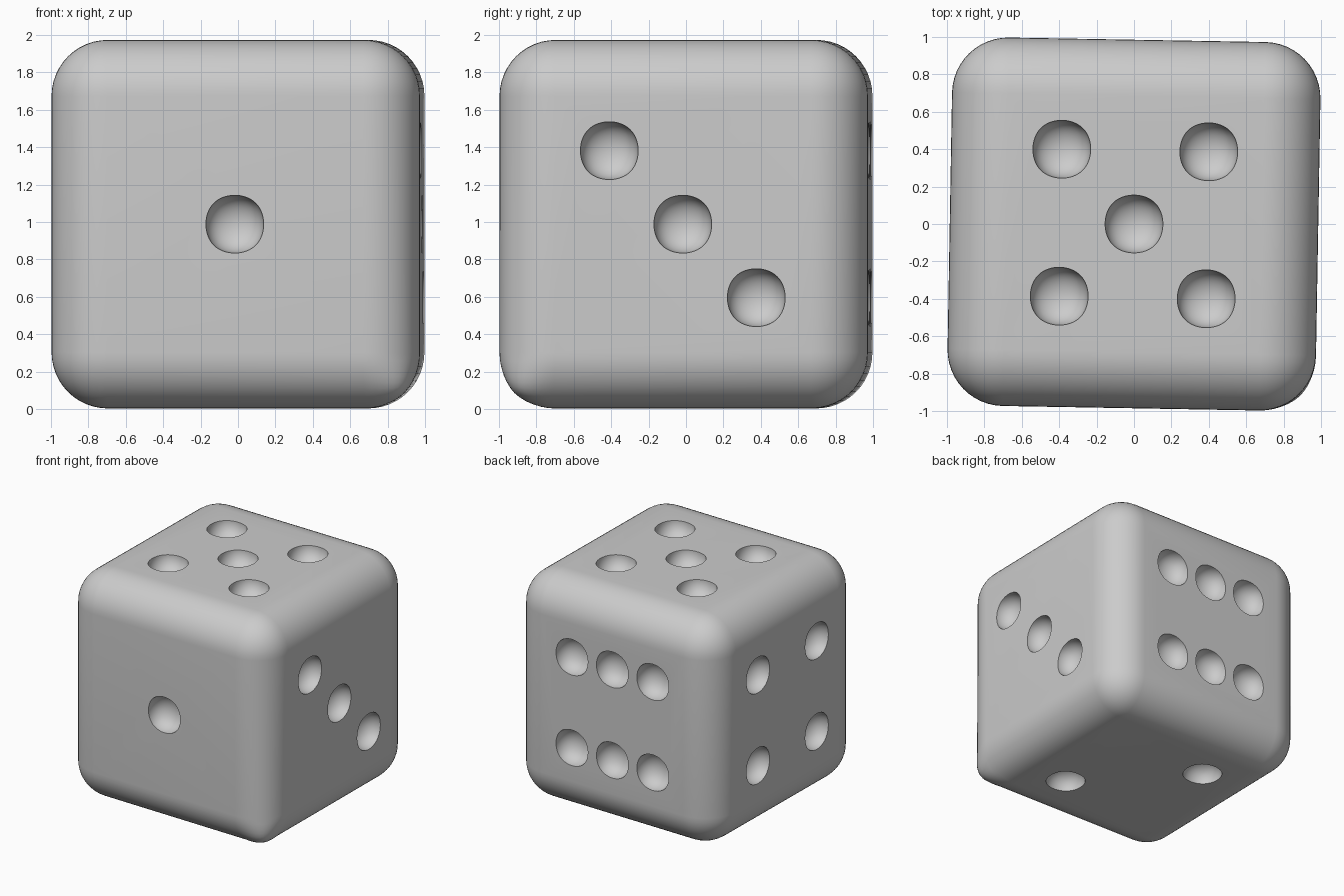
import bpy, bmesh, math
from mathutils import Matrix, Vector

if "Cube" in bpy.data.objects:
    bpy.data.objects.remove(bpy.data.objects["Cube"])

HALF = 0.985      # half the side of the die
ROUND = 0.30      # edge rounding
STEP = 0.393      # pip spacing
PIP = 0.184       # half size of the pip cage before smoothing
DEPTH = 0.165


def new_object(name, bm):
    mesh = bpy.data.meshes.new(name)
    bm.to_mesh(mesh)
    bm.free()
    ob = bpy.data.objects.new(name, mesh)
    bpy.context.collection.objects.link(ob)
    return ob


# Die body: cube with wide rounded edges
bm = bmesh.new()
bmesh.ops.create_cube(bm, size=2 * HALF)
bmesh.ops.bevel(bm, geom=bm.edges[:], offset=ROUND, offset_type='OFFSET',
                segments=12, profile=0.5, affect='EDGES')

# One bottom corner is slightly sharper
tip = Vector((1, -1, -1)).normalized()
corner = Vector((1, -1, -1)) * (HALF - ROUND) + tip * ROUND
for v in bm.verts:
    d = (v.co - corner).length
    v.co += tip * 0.045 * math.exp(-(d / 0.13) ** 2)
die = new_object("die_body", bm)

# Pip layouts: outward normal, in-plane axes, grid positions
X, Y, Z = Vector((1, 0, 0)), Vector((0, 1, 0)), Vector((0, 0, 1))
corners = [(-1, -1), (-1, 1), (1, -1), (1, 1)]
faces = [
    (-Y, X, Z, [(0, 0)]),
    (X, Y, Z, [(-1, 1), (0, 0), (1, -1)]),
    (Z, X, Y, corners + [(0, 0)]),
    (Y, X, Z, corners + [(0, 1), (0, -1)]),
    (-X, Y, Z, corners),
    (-Z, X, Y, [(-1, 1), (1, -1)]),
]

# Pip cutters: small cubes smoothed into slightly squarish balls
bm = bmesh.new()
for n, u, w, spots in faces:
    scale = Vector([DEPTH if abs(c) > 0.5 else PIP for c in n])
    for a, b in spots:
        place = Matrix.Translation(n * HALF + u * a * STEP + w * b * STEP)
        bmesh.ops.create_cube(bm, size=2, matrix=place @ Matrix.Diagonal(scale).to_4x4())
cutter = new_object("pip_cutter", bm)
cutter.hide_render = True
sub = cutter.modifiers.new("smooth", 'SUBSURF')
sub.levels = sub.render_levels = 4

# Carve the pips
cut = die.modifiers.new("pips", 'BOOLEAN')
cut.operation = 'DIFFERENCE'
cut.solver = 'EXACT'
cut.object = cutter
bpy.context.view_layer.objects.active = die
die.select_set(True)
bpy.ops.object.modifier_apply(modifier=cut.name)
bpy.data.objects.remove(cutter)

# Stand on the ground with a slight turn
die.location.z = HALF + 0.003
die.rotation_euler.z = math.radians(-1)
bpy.ops.object.shade_smooth_by_angle(angle=math.radians(35))
